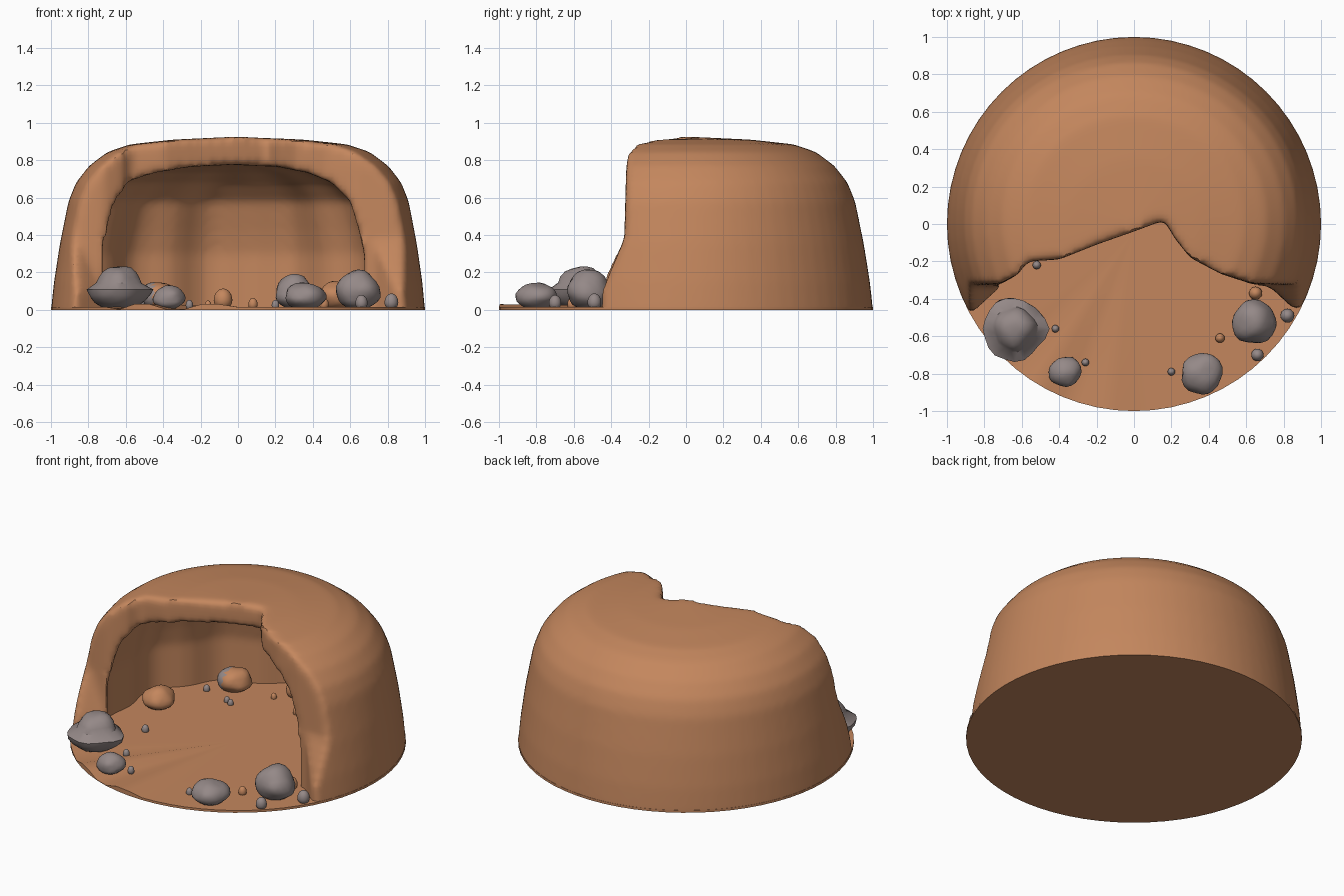
import bpy, bmesh, math, random
from mathutils import Vector, noise

if "Cube" in bpy.data.objects:
    bpy.data.objects.remove(bpy.data.objects["Cube"])

def material(name, rgb):
    m = bpy.data.materials.new(name)
    m.diffuse_color = (*rgb, 1)
    m.use_nodes = True
    m.node_tree.nodes["Principled BSDF"].inputs["Base Color"].default_value = m.diffuse_color
    return m

CLAY = material("clay brown", (0.55, 0.24, 0.11))
GREY = material("stone grey", (0.30, 0.25, 0.245))

def add_object(name, bm, *mats):
    bmesh.ops.recalc_face_normals(bm, faces=bm.faces)
    me = bpy.data.meshes.new(name)
    bm.to_mesh(me)
    bm.free()
    for m in mats:
        me.materials.append(m)
    ob = bpy.data.objects.new(name, me)
    bpy.context.collection.objects.link(ob)
    return ob

def loft(name, rings, mat):
    """Closed solid through equal-length rings, capped at both ends."""
    bm = bmesh.new()
    rows = [[bm.verts.new(p) for p in r] for r in rings]
    n = len(rows[0])
    for a, b in zip(rows, rows[1:]):
        for i in range(n):
            bm.faces.new((a[i], a[(i + 1) % n], b[(i + 1) % n], b[i]))
    bm.faces.new(rows[0])
    bm.faces.new(rows[-1])
    return add_object(name, bm, mat)

def dome(name, profile, centre, wobble, segs=72):
    cx, cy = centre
    rings = []
    for r, z in profile:
        ring = []
        for i in range(segs):
            t = 2 * math.pi * i / segs
            k = r * wobble(t, z)
            ring.append((cx + k * math.cos(t), cy + k * math.sin(t), z))
        rings.append(ring)
    return loft(name, rings, CLAY)

# Outer hill, squarer on the right shoulder
def outer_wobble(t, z):
    return 1 + 0.012 * math.sin(3 * t + 0.5) * max(0, z)

shell = dome("cave_shell", [(1.0, -0.15), (1.0, 0), (0.985, 0.15), (0.955, 0.35), (0.91, 0.58),
                            (0.87, 0.68), (0.80, 0.77), (0.70, 0.845), (0.58, 0.885),
                            (0.35, 0.91), (0.03, 0.925)], (0, 0), outer_wobble)

# Hollow with vertical ribs in the wall
def rib_wobble(t, z):
    return 1 + 0.035 * math.cos(11 * t) + 0.015 * math.sin(5 * t)

hollow = dome("hollow_cutter", [(0.79, -0.3), (0.79, 0), (0.79, 0.3), (0.76, 0.42), (0.71, 0.58),
                                (0.60, 0.68), (0.45, 0.735), (0.25, 0.765), (0.02, 0.775)],
              (-0.035, 0.03), rib_wobble)

# Mouth: everything in front of a ragged line, feet reaching forward low down
edge = [(-1.2, -0.62), (-0.93, -0.50), (-0.85, -0.46), (-0.72, -0.34), (-0.62, -0.27), (-0.57, -0.20),
        (-0.4, -0.19), (-0.2, -0.11), (0, -0.04), (0.16, 0.02), (0.22, -0.08), (0.3, -0.18),
        (0.47, -0.27), (0.63, -0.33), (0.72, -0.33), (0.85, -0.45), (1.2, -0.62)]
rings = []
for z, lim in ((-0.3, -0.62), (0.1, -0.5), (0.38, -0.33), (0.75, -0.32), (1.2, -0.29)):
    rings.append([(x, max(y, lim), z) for x, y in edge] + [(1.2, -1.3, z), (-1.2, -1.3, z)])
mouth = loft("mouth_cutter", rings, CLAY)

# Ground cutter trims the base flat at z = 0
bm = bmesh.new()
bmesh.ops.create_cube(bm, size=1)
for v in bm.verts:
    v.co = (v.co.x * 3, v.co.y * 3, v.co.z - 0.5)
ground = add_object("ground_cutter", bm, CLAY)

def cut(ob, tool):
    m = ob.modifiers.new("cut", 'BOOLEAN')
    m.operation, m.solver, m.object = 'DIFFERENCE', 'EXACT', tool
    tool.hide_render = True

# Carve, soften all edges, then trim
cut(shell, hollow)
cut(shell, mouth)
rm = shell.modifiers.new("soften", 'REMESH')
rm.mode, rm.voxel_size = 'VOXEL', 0.022
sm = shell.modifiers.new("smooth", 'SMOOTH')
sm.factor, sm.iterations = 0.5, 7
cut(shell, ground)
bpy.context.view_layer.update()
ev = shell.evaluated_get(bpy.context.evaluated_depsgraph_get())
carved = bpy.data.meshes.new_from_object(ev)
shell.modifiers.clear()
shell.data = carved
carved.materials.clear()
carved.materials.append(CLAY)
for p in carved.polygons:
    p.material_index = 0
for tool in (hollow, mouth, ground):
    bpy.data.objects.remove(tool)

# Floor disc with a fan of low folds at the front left
bm = bmesh.new()
top_c, bot_c = bm.verts.new((0, -0.04, 0.016)), bm.verts.new((0, 0, 0))
n = 64
top, bot = [], []
for i in range(n):
    a = 2 * math.pi * i / n
    x, y = math.cos(a), math.sin(a)
    fold = 230 < math.degrees(a) < 268
    z = (0.003 if i % 4 < 2 else 0.03) if fold else 0.015
    top.append(bm.verts.new((x, y, z)))
    bot.append(bm.verts.new((x, y, 0)))
for i in range(n):
    j = (i + 1) % n
    bm.faces.new((top_c, top[i], top[j]))
    bm.faces.new((bot_c, bot[j], bot[i]))
    bm.faces.new((top[i], bot[i], bot[j], top[j]))
floor = add_object("cave_floor", bm, CLAY)

# Rocks: lumpy domes sitting on the floor; (x, y, radius, height, clay share)
def rock(name, x, y, r, h, clay=0.0, knob=False):
    bm = bmesh.new()
    bmesh.ops.create_icosphere(bm, subdivisions=3, radius=1)
    seed = Vector((x * 7, y * 7, r * 9))
    for v in bm.verts:
        p = v.co.copy()
        k = 1 + (0.16 * noise.noise(p * 1.3 + seed) if r > 0.06 else 0)
        w = 1.0
        if knob and p.z > 0.25:      # narrower upper lump
            w = 0.72
        low = 0.45 * h
        z = low + p.z * (h - low) * k if p.z > 0 else low + p.z * low
        v.co = (x + p.x * r * k * w, y + p.y * r * k * w, max(0.004, z))
    for f in bm.faces:
        if clay >= 1 or (clay > 0 and f.calc_center_median().x > x + r * (1 - 2 * clay)):
            f.material_index = 1
    return add_object(name, bm, GREY, CLAY)

rocks = [rock("large_rock_left", -0.64, -0.56, 0.17, 0.24, 0, True)]
for i, (x, y, r, h, c) in enumerate([
        (-0.37, -0.79, 0.085, 0.13, 0), (0.36, -0.80, 0.11, 0.145, 0), (0.64, -0.52, 0.12, 0.21, 0),
        (0.30, 0.55, 0.10, 0.19, 0), (-0.43, 0.58, 0.10, 0.15, 0.6), (-0.66, 0.12, 0.10, 0.14, 1),
        (0.52, 0.35, 0.09, 0.15, 1)]):
    rocks.append(rock(f"rock_{i + 1}", x, y, r, h, c))

# Pebbles
for i, (x, y, r, c) in enumerate([
        (-0.08, 0.70, 0.05, 1), (0.65, -0.37, 0.035, 1), (0.46, -0.61, 0.025, 1), (0.08, 0.5, 0.025, 1),
        (-0.16, 0.6, 0.018, 1), (0.82, -0.49, 0.037, 0), (0.66, -0.70, 0.033, 0), (0.20, -0.79, 0.02, 0),
        (-0.26, -0.74, 0.02, 0), (-0.42, -0.56, 0.02, 0), (-0.52, -0.22, 0.022, 0),
        (-0.36, 0.40, 0.018, 0), (-0.55, 0.46, 0.02, 0), (-0.32, 0.38, 0.018, 0)]):
    rocks.append(rock(f"pebble_{i + 1}", x, y, r, 2 * r + 0.014, c))

# Smooth shading with kept edges
bpy.ops.object.select_all(action='DESELECT')
for ob in [shell, floor] + rocks:
    ob.select_set(True)
bpy.context.view_layer.objects.active = shell
bpy.ops.object.shade_smooth_by_angle(angle=math.radians(40))
